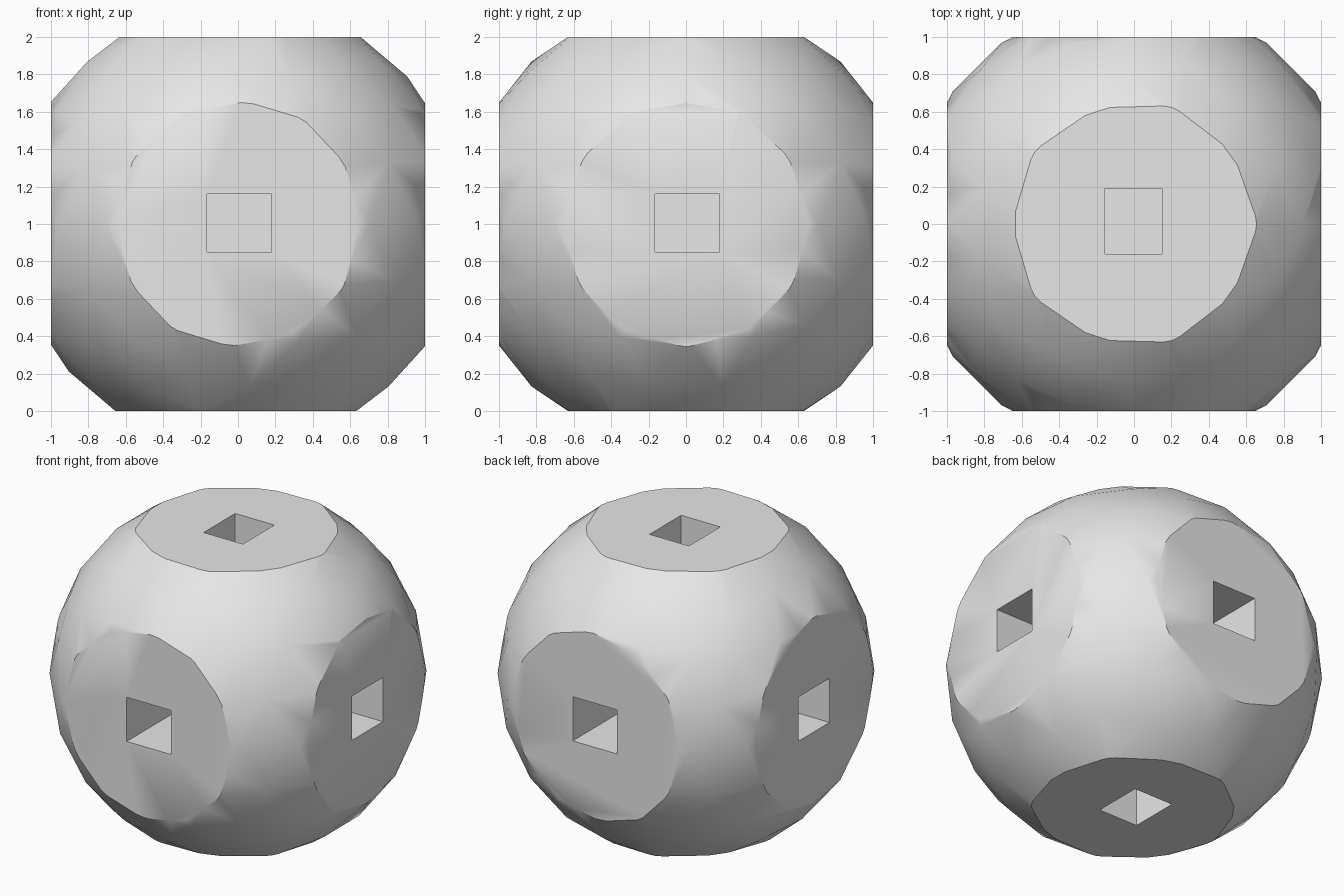
import bpy
from math import radians
from mathutils import Vector

default = bpy.data.objects.get("Cube")
if default:
    bpy.data.objects.remove(default, do_unlink=True)

CENTRE = Vector((0, 0, 1))

grey = bpy.data.materials.new("light_grey")
grey.use_nodes = True
colour = (0.8, 0.8, 0.8, 1)
grey.diffuse_color = colour
grey.node_tree.nodes["Principled BSDF"].inputs["Base Color"].default_value = colour


def box(name, low, high):
    """Hidden cutter box between two corners given relative to the centre."""
    low, high = Vector(low), Vector(high)
    bpy.ops.mesh.primitive_cube_add(size=1, location=CENTRE + (low + high) / 2)
    ob = bpy.context.object
    ob.name = name
    ob.scale = high - low
    ob.hide_render = True
    return ob


def cut(target, cutter, operation):
    """Apply a boolean and discard the cutter."""
    bpy.context.view_layer.objects.active = target
    mod = target.modifiers.new(cutter.name, 'BOOLEAN')
    mod.object = cutter
    mod.operation = operation
    mod.solver = 'EXACT'
    bpy.ops.object.modifier_apply(modifier=mod.name)
    bpy.data.objects.remove(cutter, do_unlink=True)


# Ball with six flat caps
bpy.ops.mesh.primitive_ico_sphere_add(subdivisions=3, radius=1.2, location=CENTRE)
ball = bpy.context.object
ball.name = "flattened_ball"
ball.data.materials.append(grey)
cut(ball, box("cap_cutter", (-1, -1, -1), (1, 1, 1)), 'INTERSECT')

# Rectangular socket in each cap: (low, high) across the two other axes
sections = {
    0: {1: (-0.165, 0.18), 2: (-0.15, 0.16)},
    1: {0: (-0.165, 0.18), 2: (-0.15, 0.16)},
    2: {0: (-0.155, 0.15), 1: (-0.16, 0.19)},
}
FLOOR = 0.2
for axis, section in sections.items():
    for span in ((-1.2, -FLOOR), (FLOOR, 1.2)):
        ranges = {**section, axis: span}
        low = [ranges[i][0] for i in range(3)]
        high = [ranges[i][1] for i in range(3)]
        cut(ball, box("socket_cutter", low, high), 'DIFFERENCE')

# Smooth ball surface with crisp cap and socket edges
bpy.ops.object.select_all(action='DESELECT')
ball.select_set(True)
bpy.context.view_layer.objects.active = ball
bpy.ops.object.shade_smooth_by_angle(angle=radians(30))
